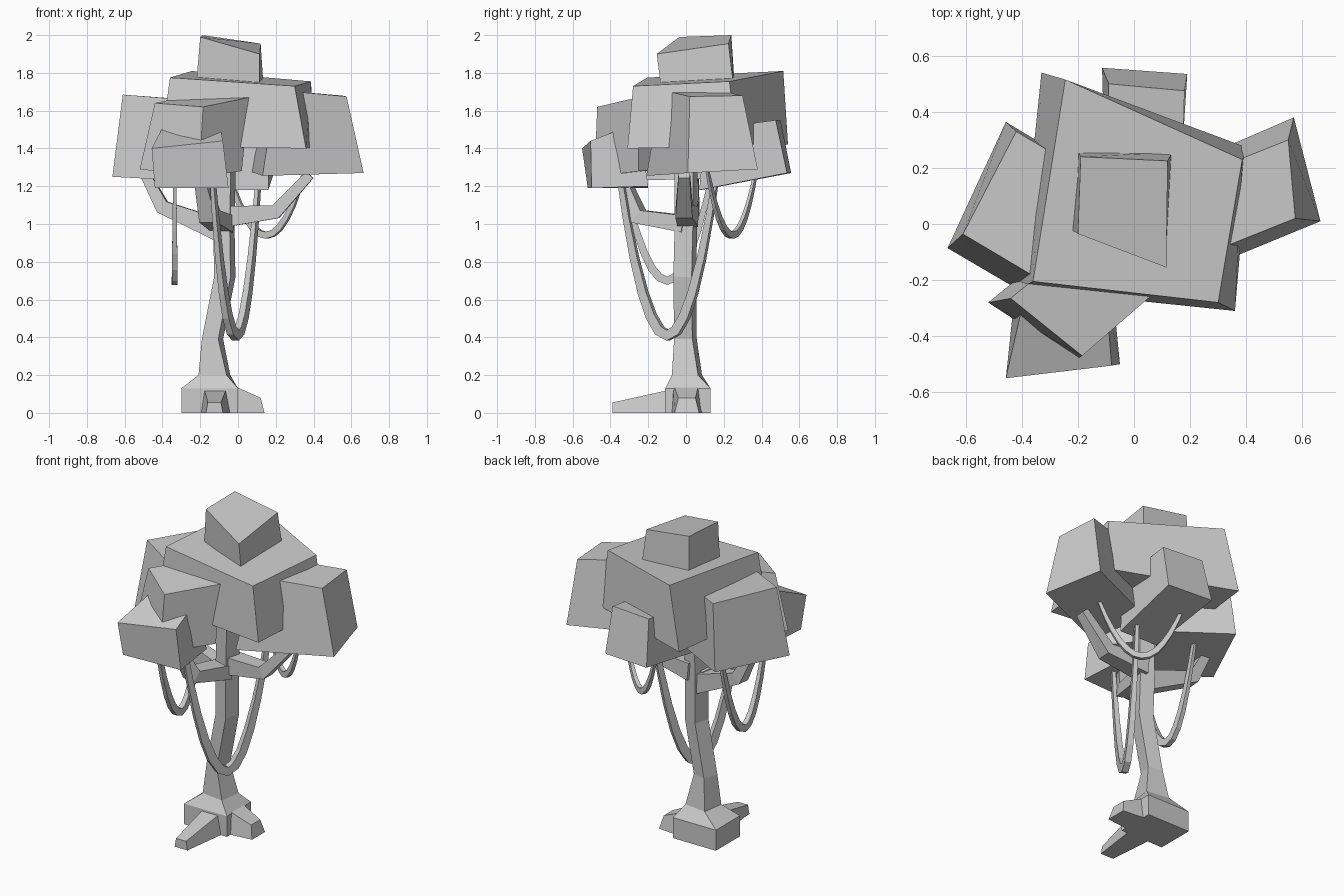
import bpy, bmesh
from math import cos, sin, radians
from mathutils import Vector


def loft(name, rings):
    """Skin four-cornered rings into a closed, flat-shaded solid."""
    bm = bmesh.new()
    vs = [[bm.verts.new(p) for p in r] for r in rings]
    for a, b in zip(vs, vs[1:]):
        for i in range(4):
            j = (i + 1) % 4
            bm.faces.new((a[i], a[j], b[j], b[i]))
    bm.faces.new(vs[0][::-1])
    bm.faces.new(vs[-1])
    bmesh.ops.recalc_face_normals(bm, faces=bm.faces)
    me = bpy.data.meshes.new(name)
    bm.to_mesh(me)
    bm.free()
    ob = bpy.data.objects.new(name, me)
    bpy.context.collection.objects.link(ob)
    return ob


def limb(name, pts, sizes):
    """Square tube along a path; sizes are (width, height) per point."""
    pts = [Vector(p) for p in pts]
    run = pts[-1] - pts[0]
    side = Vector((-run.y, run.x, 0)).normalized()
    rings = []
    for i, p in enumerate(pts):
        a = (p - pts[i - 1]).normalized() if i else Vector()
        b = (pts[i + 1] - p).normalized() if i < len(pts) - 1 else Vector()
        up = side.cross((a + b).normalized())
        w, h = sizes[i]
        rings.append([p + side * (w / 2 * s) + up * (h / 2 * t)
                      for s, t in ((-1, -1), (1, -1), (1, 1), (-1, 1))])
    return loft(name, rings)


def vine(name, a, b, low, thick, n=12):
    """Hanging vine sagging from a to b, thickest in the middle."""
    a, b = Vector(a), Vector(b)
    pts, sizes = [], []
    for i in range(n + 1):
        t = i / n
        k = 1 - (2 * t - 1) ** 2
        p = a.lerp(b, t)
        p.z -= ((a.z + b.z) / 2 - low) * k
        pts.append(p)
        w = thick * (0.5 + 0.5 * k)
        sizes.append((w * 0.7, w))
    return limb(name, pts, sizes)


# Foliage blocks: bottom ring, then top ring
loft("crown_main", [
    [(-.41, -.23, 1.41), (.36, -.31, 1.40), (.41, .27, 1.41), (-.33, .54, 1.42)],
    [(-.36, -.205, 1.775), (.30, -.28, 1.73), (.386, .23, 1.755), (-.245, .515, 1.81)]])
loft("crown_top", [
    [(-.225, -.02, 1.7), (.115, -.13, 1.7), (.137, .255, 1.7), (-.20, .26, 1.7)],
    [(-.20, -.035, 1.99), (.115, -.155, 1.90), (.12, .225, 1.955), (-.19, .24, 2.0)]])
loft("foliage_right", [
    [(.13, -.21, 1.255), (.665, .01, 1.27), (.57, .38, 1.29), (.06, .16, 1.28)],
    [(.20, -.13, 1.71), (.575, .02, 1.675), (.55, .30, 1.68), (.20, .16, 1.71)]])
loft("foliage_left", [
    [(-.665, -.086, 1.25), (-.30, -.30, 1.23), (-.10, .15, 1.24), (-.457, .364, 1.26)],
    [(-.61, -.036, 1.685), (-.30, -.22, 1.66), (-.15, .17, 1.65), (-.42, .33, 1.67)]])
loft("foliage_front_upper", [
    [(-.52, -.28, 1.29), (-.205, -.485, 1.25), (.02, -.25, 1.28), (-.2, -.02, 1.3)],
    [(-.44, -.265, 1.64), (-.185, -.47, 1.62), (.06, -.257, 1.67), (-.2, -.07, 1.69)]])
loft("foliage_front_lower", [
    [(-.44, -.52, 1.19), (-.05, -.5, 1.19), (-.08, -.2, 1.2), (-.42, -.2, 1.19)],
    [(-.457, -.55, 1.40), (-.08, -.505, 1.44), (-.1, -.25, 1.54), (-.40, -.3, 1.51)]])
loft("foliage_back", [
    [(-.1, .08, 1.18), (.16, .07, 1.18), (.19, .535, 1.27), (-.114, .557, 1.27)],
    [(-.1, .1, 1.5), (.17, .1, 1.5), (.18, .475, 1.55), (-.09, .5, 1.55)]])

# Trunk: centre x, centre y, height, half width x, half width y, twist
trunk = [(-.15, .01, 0, .15, .12, 0), (-.15, .01, .13, .15, .12, 0),
         (-.125, .005, .2, .075, .07, -8), (-.135, -.003, .39, .045, .05, -15),
         (-.07, -.007, .72, .045, .05, -15), (-.075, 0, 1.0, .045, .05, -15),
         (-.065, 0, 1.45, .045, .05, -15)]
rings = []
for x, y, z, hx, hy, deg in trunk:
    c, s = cos(radians(deg)), sin(radians(deg))
    rings.append([(x + c * u * hx - s * v * hy, y + s * u * hx + c * v * hy, z)
                  for u, v in ((-1, -1), (1, -1), (1, 1), (-1, 1))])
loft("trunk", rings)

# Roots
loft("root_front", [
    [(-.20, -.05, 0), (-.035, -.05, 0), (-.06, -.05, .13), (-.18, -.05, .13)],
    [(-.17, -.39, 0), (-.08, -.39, 0), (-.09, -.39, .055), (-.16, -.39, .055)]])
loft("root_right", [
    [(-.06, -.08, 0), (-.06, .09, 0), (-.06, .07, .16), (-.06, -.07, .16)],
    [(.14, -.06, 0), (.14, .07, 0), (.12, .05, .08), (.12, -.04, .08)]])

# Branches
limb("branch_right", [(-.06, .01, 1.04), (.2, -.01, 1.065), (.38, -.01, 1.26)],
     [(.11, .11), (.09, .075), (.06, .05)])
limb("branch_left", [(-.08, 0, .96), (-.40, .03, 1.09), (-.50, .04, 1.28)],
     [(.09, .12), (.08, .075), (.05, .05)])
limb("branch_front", [(-.08, 0, 1.0), (-.15, -.25, 1.04), (-.2, -.34, 1.26)],
     [(.12, .09), (.1, .08), (.06, .05)])

# Vines
vine("vine_front", (-.14, -.36, 1.32), (.115, .17, 1.32), .41, .055)
vine("vine_left", (-.335, -.345, 1.3), (-.335, .145, 1.3), .70, .045)
vine("vine_right", (-.06, .375, 1.3), (.36, .11, 1.3), .94, .036)
